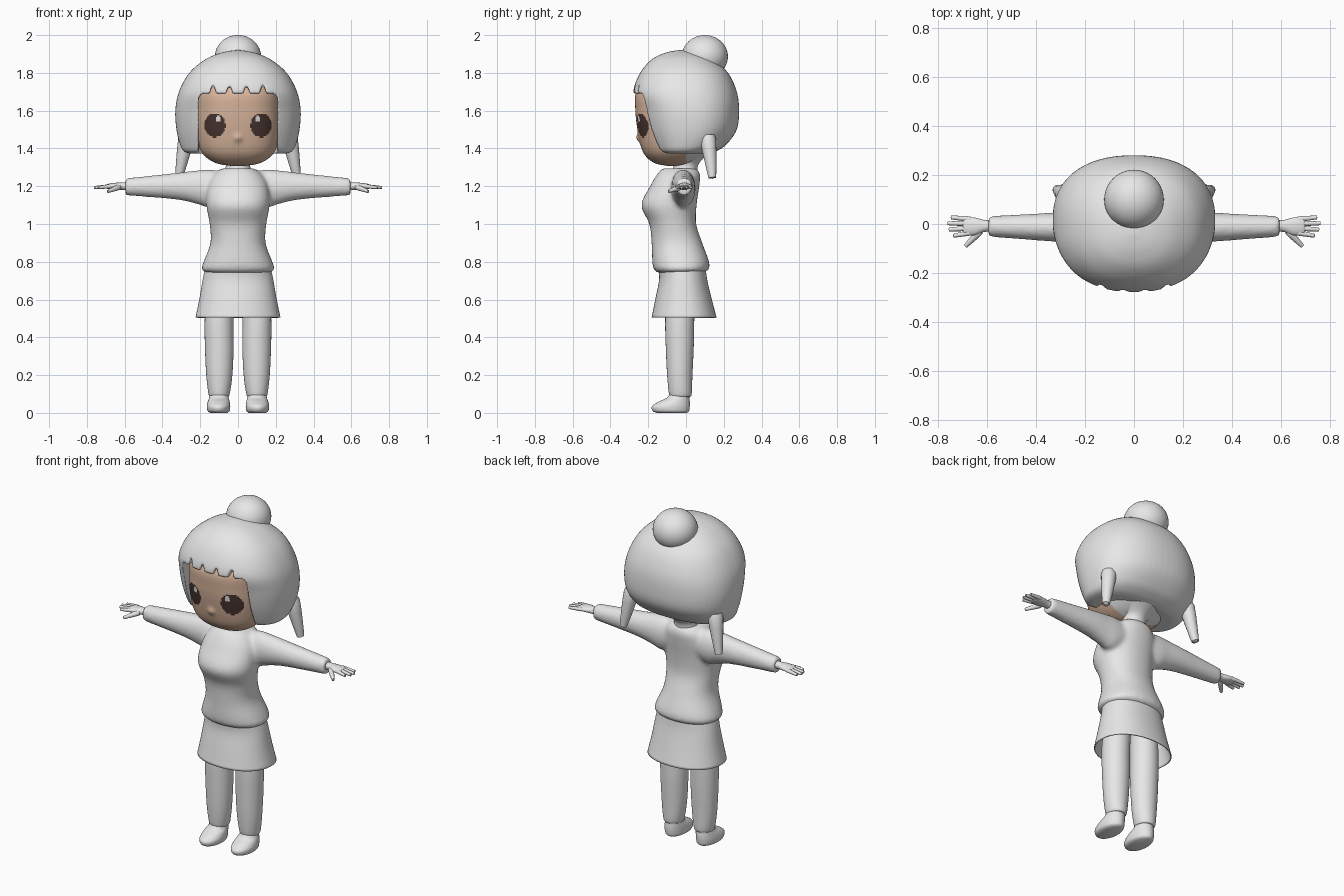
import bpy, bmesh, math
from mathutils import Matrix, Vector

if "Cube" in bpy.data.objects:
    bpy.data.objects.remove(bpy.data.objects["Cube"])


def material(name, rgb):
    m = bpy.data.materials.new(name)
    m.use_nodes = True
    m.diffuse_color = (*rgb, 1)
    m.node_tree.nodes["Principled BSDF"].inputs["Base Color"].default_value = (*rgb, 1)
    return m


GREY = material("light grey", (0.8, 0.8, 0.8))
SKIN = material("skin tan", (0.7, 0.47, 0.34))
BROWN = material("dark brown", (0.065, 0.036, 0.03))
WHITE = material("eye white", (0.85, 0.83, 0.82))


def spline(rows, steps):
    """Smoothly interpolate section rows."""
    out = []
    for i in range(len(rows) - 1):
        a, b, c, d = rows[max(i - 1, 0)], rows[i], rows[i + 1], rows[min(i + 2, len(rows) - 1)]
        for s in range(steps):
            t = s / steps
            out.append([0.5 * (2 * q + (r - p) * t + (2 * p - 5 * q + 4 * r - w) * t * t
                               + (3 * q - p - 3 * r + w) * t ** 3)
                        for p, q, r, w in zip(a, b, c, d)])
    return out + [list(rows[-1])]


def loft(bm, rows, axis="z", power=2.0, segs=48, steps=5, cap=True, mat=Matrix()):
    """Skin rounded sections: (position, centre 1, centre 2, radius 1, radius 2)."""
    rings = []
    for t, c1, c2, r1, r2 in spline(rows, steps):
        ring = []
        for k in range(segs):
            a = math.tau * k / segs
            c, s = math.cos(a), math.sin(a)
            u = c1 + r1 * math.copysign(abs(c) ** (2 / power), c)
            v = c2 + r2 * math.copysign(abs(s) ** (2 / power), s)
            ring.append(bm.verts.new(mat @ Vector((u, v, t) if axis == "z" else (t, u, v))))
        rings.append(ring)
    for lo, hi in zip(rings, rings[1:]):
        for k in range(segs):
            n = (k + 1) % segs
            bm.faces.new((lo[k], lo[n], hi[n], hi[k]))
    if cap:
        bm.faces.new(rings[0])
        bm.faces.new(rings[-1])


def tube(bm, start, end, r0, r1):
    """Tapered limb with rounded ends."""
    p, d = Vector(start), Vector(end) - Vector(start)
    n = d.length
    mat = Matrix.Translation(p) @ d.to_track_quat("Z", "Y").to_matrix().to_4x4()
    rows = [(0, 0, 0, r0 * 0.5, r0 * 0.5), (r0 * 0.4, 0, 0, r0, r0), (n - r1, 0, 0, r1, r1),
            (n - r1 * 0.3, 0, 0, r1 * 0.7, r1 * 0.7), (n, 0, 0, r1 * 0.1, r1 * 0.1)]
    loft(bm, rows, segs=16, steps=3, mat=mat)


def finish(name, bm, mats=(GREY,), mirror=False):
    bmesh.ops.recalc_face_normals(bm, faces=bm.faces)
    me = bpy.data.meshes.new(name)
    bm.to_mesh(me)
    bm.free()
    ob = bpy.data.objects.new(name, me)
    bpy.context.collection.objects.link(ob)
    for m in mats:
        me.materials.append(m)
    bpy.ops.object.select_all(action="DESELECT")
    ob.select_set(True)
    bpy.context.view_layer.objects.active = ob
    bpy.ops.object.shade_smooth_by_angle(angle=math.radians(50))
    if mirror:
        ob.modifiers.new("mirror", "MIRROR").use_mirror_merge = False
    return ob


def blend(ob, voxel, rounds):
    """Fuse overlapping volumes and soften their joins."""
    r = ob.modifiers.new("fuse", "REMESH")
    r.mode, r.voxel_size, r.use_smooth_shade = "VOXEL", voxel, True
    s = ob.modifiers.new("soften", "SMOOTH")
    s.factor, s.iterations = 0.5, rounds


# Sweater: torso and both sleeves fused together
bm = bmesh.new()
loft(bm, [(0.742, 0, -0.03, 0.165, 0.12), (0.76, 0, -0.025, 0.192, 0.145),
          (0.8, 0, -0.028, 0.182, 0.15), (0.9, 0, -0.048, 0.146, 0.134),
          (1.0, 0, -0.07, 0.15, 0.124), (1.1, 0, -0.09, 0.167, 0.146),
          (1.2, 0, -0.06, 0.16, 0.13), (1.26, 0, -0.04, 0.13, 0.115),
          (1.295, 0, -0.035, 0.085, 0.09)], power=2.2)
for side in (1, -1):
    loft(bm, [(0.06, -0.015, 1.195, 0.06, 0.08), (0.15, -0.015, 1.188, 0.065, 0.1),
              (0.22, -0.015, 1.195, 0.063, 0.088), (0.33, -0.013, 1.2, 0.059, 0.07),
              (0.595, -0.01, 1.197, 0.042, 0.045)],
         axis="x", mat=Matrix.Diagonal((side, 1, 1, 1)))
blend(finish("sweater", bm), 0.011, 6)

# Skirt: open flared shell
bm = bmesh.new()
loft(bm, [(0.505, 0, -0.01, 0.225, 0.172), (0.6, 0, -0.013, 0.205, 0.15),
          (0.7, 0, -0.015, 0.188, 0.128), (0.76, 0, -0.02, 0.175, 0.125)],
     power=2.15, segs=64, cap=False)
skirt = finish("skirt", bm)
skirt.modifiers.new("thickness", "SOLIDIFY").thickness = 0.006

# Legs and shoes
bm = bmesh.new()
loft(bm, [(0.085, 0.1, -0.03, 0.045, 0.05), (0.1, 0.1, -0.03, 0.056, 0.06),
          (0.2, 0.099, -0.033, 0.069, 0.067), (0.35, 0.099, -0.033, 0.076, 0.074),
          (0.5, 0.1, -0.033, 0.076, 0.077), (0.7, 0.09, -0.025, 0.074, 0.075)])
finish("legs", bm, mirror=True)
bm = bmesh.new()
loft(bm, [(0, 0.103, -0.075, 0.045, 0.08), (0.01, 0.103, -0.08, 0.058, 0.096),
          (0.035, 0.103, -0.08, 0.062, 0.1), (0.06, 0.102, -0.062, 0.058, 0.082),
          (0.08, 0.101, -0.042, 0.052, 0.06), (0.11, 0.1, -0.03, 0.046, 0.05)])
finish("shoes", bm, mirror=True)

# Hands: palm, four fingers and a thumb
bm = bmesh.new()
loft(bm, [(0.56, -0.008, 1.2, 0.025, 0.022), (0.61, -0.008, 1.2, 0.024, 0.02),
          (0.65, -0.01, 1.2, 0.036, 0.018), (0.69, -0.008, 1.199, 0.036, 0.013),
          (0.7, -0.008, 1.198, 0.028, 0.008)], axis="x", segs=24)
for y, reach in ((-0.036, 0.74), (-0.017, 0.758), (0.002, 0.763), (0.02, 0.75)):
    tube(bm, (0.67, y, 1.2), (reach, y * 1.35, 1.193), 0.011, 0.008)
tube(bm, (0.63, -0.03, 1.195), (0.69, -0.092, 1.172), 0.015, 0.009)
finish("hands", bm, mirror=True)

# Neck, widening under the hair
bm = bmesh.new()
loft(bm, [(1.24, 0, -0.01, 0.08, 0.075), (1.29, 0, -0.005, 0.067, 0.065),
          (1.33, 0, 0.005, 0.07, 0.07), (1.38, 0, 0.02, 0.125, 0.11)])
finish("neck", bm)

# Head: face coloured by position, with eyes and highlights
bm = bmesh.new()
loft(bm, [(1.308, 0, -0.06, 0.04, 0.04), (1.32, 0, -0.075, 0.11, 0.085),
          (1.35, 0, -0.07, 0.165, 0.135), (1.4, 0, -0.06, 0.204, 0.175),
          (1.5, 0, -0.05, 0.224, 0.207), (1.6, 0, -0.05, 0.225, 0.218),
          (1.7, 0, -0.05, 0.215, 0.213), (1.77, 0, -0.04, 0.16, 0.15)],
     power=2.4, segs=200, steps=12)
for v in bm.verts:  # small nose bump
    if v.co.y < -0.15:
        v.co.y -= 0.014 * math.exp(-(v.co.x ** 2 + (v.co.z - 1.455) ** 2) / 0.0004)
for f in bm.faces:
    p = f.calc_center_median()
    x = abs(p.x)
    if p.y > 0:
        f.material_index = 1
    elif p.y < -0.1 and math.hypot((x - 0.122) / 0.056, (p.z - 1.523) / 0.064) < 1:
        lit = math.hypot((x - 0.104) / 0.015, (p.z - 1.557) / 0.017) < 1
        f.material_index = 3 if lit else 2
finish("head", bm, (SKIN, GREY, BROWN, WHITE))

# Hair: rounded cap with a face opening cut below the fringe
bm = bmesh.new()
loft(bm, [(1.372, 0, -0.01, 0.25, 0.13), (1.385, 0, -0.005, 0.287, 0.165),
          (1.42, 0, 0.01, 0.307, 0.203), (1.5, 0, 0.021, 0.326, 0.248),
          (1.6, 0, 0.014, 0.332, 0.267), (1.7, 0, -0.005, 0.313, 0.274),
          (1.8, 0, -0.01, 0.258, 0.233), (1.87, 0, -0.02, 0.175, 0.163),
          (1.905, 0, -0.025, 0.095, 0.09), (1.92, 0, -0.025, 0.02, 0.02)],
     power=2.3, segs=64)
hair = finish("hair", bm)

bm = bmesh.new()
outline = [(-0.208, 1.3), (-0.208, 1.67), (-0.19, 1.69)]
for x in (-0.132, -0.045, 0.045, 0.132):
    outline += [(x - 0.018, 1.69), (x - 0.004, 1.735), (x + 0.004, 1.735), (x + 0.018, 1.69)]
outline += [(0.19, 1.69), (0.208, 1.67), (0.208, 1.3)]
face = bm.faces.new([bm.verts.new((x, -0.4, z)) for x, z in outline])
moved = bmesh.ops.extrude_face_region(bm, geom=[face])["geom"]
bmesh.ops.translate(bm, vec=(0, 0.3, 0),
                    verts=[g for g in moved if isinstance(g, bmesh.types.BMVert)])
cutter = finish("face_opening_cutter", bm)
cutter.hide_render = True
cut = hair.modifiers.new("face opening", "BOOLEAN")
cut.operation, cut.solver, cut.object = "DIFFERENCE", "EXACT", cutter
bpy.context.view_layer.objects.active = hair
bpy.ops.object.modifier_apply(modifier=cut.name)
bpy.data.objects.remove(cutter)
blend(hair, 0.007, 4)

# Bun on top
bm = bmesh.new()
bmesh.ops.create_uvsphere(bm, u_segments=40, v_segments=24, radius=1,
                          matrix=Matrix.Translation((0, 0.1, 1.887))
                          @ Matrix.Diagonal((0.122, 0.122, 0.113, 1)))
finish("hair_bun", bm)

# Pigtails hanging behind the ears
bm = bmesh.new()
tube(bm, (0.272, 0.115, 1.465), (0.314, 0.14, 1.24), 0.042, 0.023)
finish("pigtails", bm, mirror=True)
